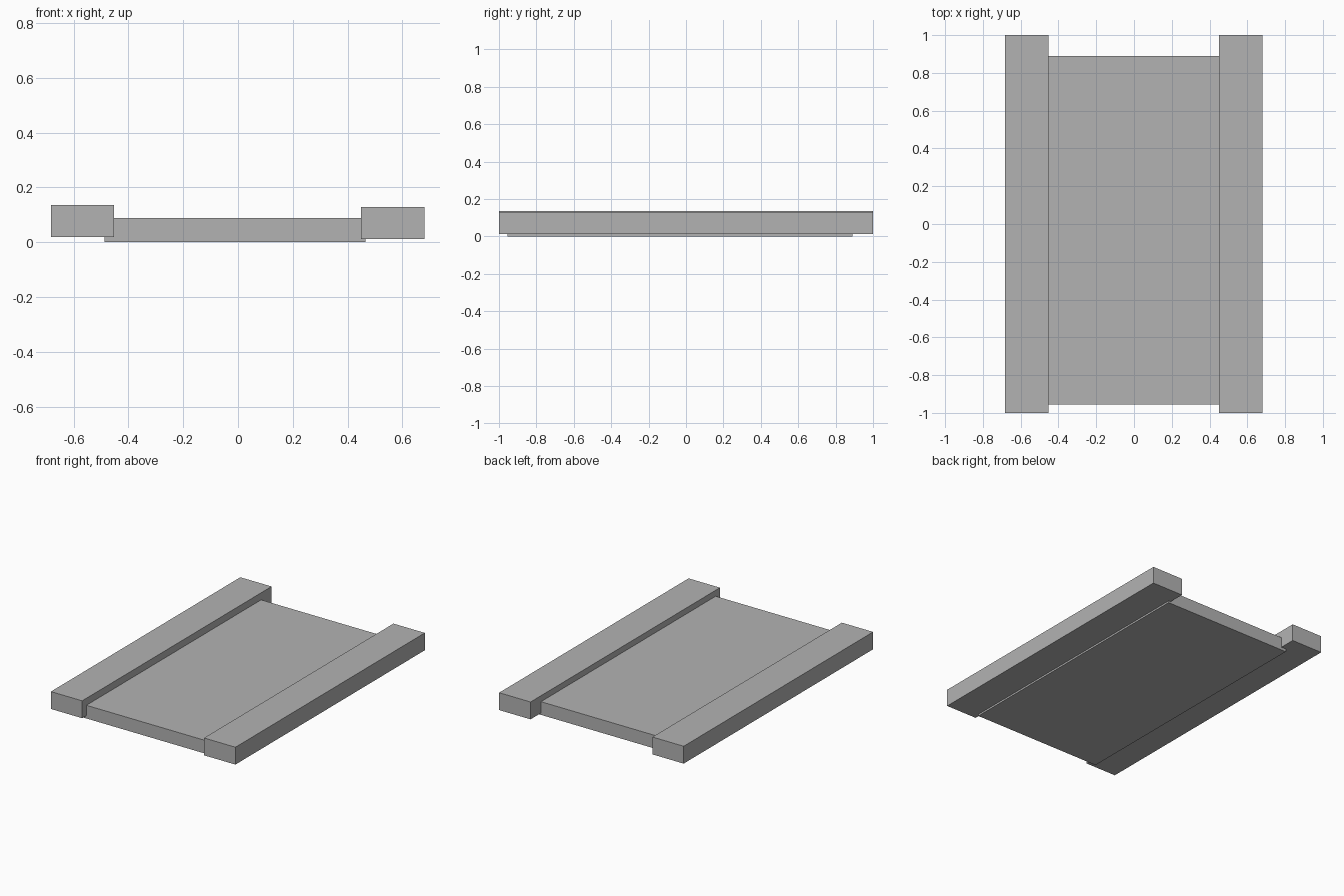
import bpy

# Remove the default cube
cube = bpy.data.objects.get("Cube")
if cube:
    bpy.data.objects.remove(cube, do_unlink=True)

# Single plain grey material
grey = bpy.data.materials.new("plain_grey")
grey.use_nodes = True
colour = (0.45, 0.45, 0.45, 1)
grey.diffuse_color = colour
grey.node_tree.nodes["Principled BSDF"].inputs["Base Color"].default_value = colour


def box(name, low, high):
    """Add a box spanning two opposite corners."""
    centre = [(a + b) / 2 for a, b in zip(low, high)]
    bpy.ops.mesh.primitive_cube_add(size=1, location=centre)
    part = bpy.context.object
    part.name = name
    part.scale = [b - a for a, b in zip(low, high)]
    bpy.ops.object.transform_apply(location=False, rotation=False, scale=True)
    part.data.materials.append(grey)
    return part


# Flat deck between the rails, slightly off centre
box("deck", (-0.488, -0.955, 0), (0.465, 0.89, 0.088))

# Long side rails, the right one a little higher
box("right_rail", (-0.683, -1, 0.019), (-0.452, 1, 0.135))
box("left_rail", (0.449, -1, 0.012), (0.681, 1, 0.128))
